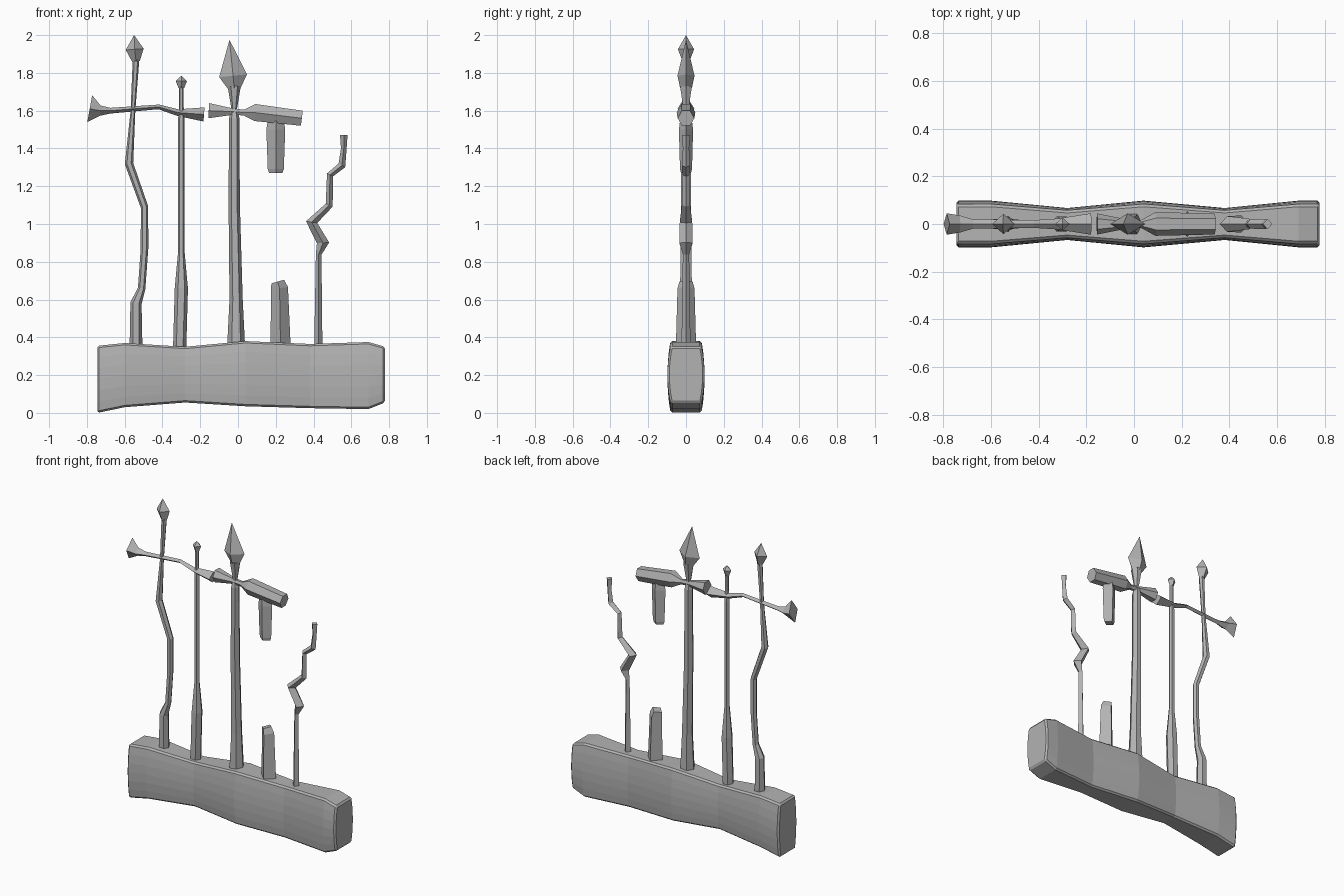
import bpy, bmesh, math
from mathutils import Vector

cube = bpy.data.objects.get("Cube")
if cube:
    bpy.data.objects.remove(cube, do_unlink=True)

grey = (.45, .45, .45, 1)
material = bpy.data.materials.new("weathered_grey")
material.use_nodes = True
material.diffuse_color = grey
material.node_tree.nodes["Principled BSDF"].inputs["Base Color"].default_value = grey


def skin(name, rings):
    """Bridge rings of points into a closed, flat shaded solid."""
    bm = bmesh.new()
    loops = [[bm.verts.new(point) for point in ring] for ring in rings]
    count = len(loops[0])
    for lower, upper in zip(loops, loops[1:]):
        for i in range(count):
            j = (i + 1) % count
            bm.faces.new((lower[i], lower[j], upper[j], upper[i]))
    bm.faces.new(loops[0])
    bm.faces.new(loops[-1])
    bmesh.ops.remove_doubles(bm, verts=bm.verts, dist=.0005)
    bmesh.ops.recalc_face_normals(bm, faces=bm.faces)
    mesh = bpy.data.meshes.new(name)
    bm.to_mesh(mesh)
    bm.free()
    mesh.materials.append(material)
    solid = bpy.data.objects.new(name, mesh)
    bpy.context.collection.objects.link(solid)
    return solid


def shaft(name, *stations, sides=4, edge_on=False, flatness=.9, thickest=.09):
    """Faceted rod through (x, z, width) stations; depth follows from width."""
    offset = math.pi / sides if edge_on else 0
    angles = [offset + math.tau * i / sides for i in range(sides)]
    widest = max(math.cos(angle) for angle in angles)
    deepest = max(math.sin(angle) for angle in angles)
    centres = [Vector((x, 0, z)) for x, z, width in stations]
    steps = [(b - a).normalized() for a, b in zip(centres, centres[1:])]
    # Each ring lies across the average direction of its two neighbours
    tangents = [(a + b).normalized() for a, b in zip(steps[:1] + steps, steps + steps[-1:])]
    rings = []
    for centre, tangent, (x, z, width) in zip(centres, tangents, stations):
        across = Vector((tangent.z, 0, -tangent.x)) * (width / 2 / widest)
        depth = Vector((0, min(width * flatness, thickest) / 2 / deepest, 0))
        rings.append([centre + across * math.cos(angle) + depth * math.sin(angle)
                      for angle in angles])
    return skin(name, rings)


def base_ring(x, bottom, top, depth, levels=6):
    """Block cross-section whose sides bulge at mid height."""
    heights = [i / levels for i in range(levels + 1)]
    side = [(depth * (1 - .16 * (2 * h - 1) ** 2), bottom + h * (top - bottom)) for h in heights]
    return [(x, y, z) for y, z in side] + [(x, -y, z) for y, z in reversed(side)]


# Wavy stone base, alternately thick and pinched along its length
wide, pinched = .098, .067
base = skin("base", [
    base_ring(-.745, 0, .355, wide),
    base_ring(-.6, .03, .37, wide),
    base_ring(-.28, .055, .35, pinched),
    base_ring(.04, .035, .38, wide),
    base_ring(.38, .025, .365, pinched),
    base_ring(.69, .02, .375, wide),
    base_ring(.778, .055, .35, wide),
])
trim = base.modifiers.new("worn_edges", "BEVEL")
trim.width = .01
trim.segments = 1
trim.limit_method = "ANGLE"
trim.angle_limit = math.radians(40)

# Upright posts, sunk into the base
shaft("bent_post", (-.54, .3, .07), (-.54, .58, .06), (-.51, .66, .04), (-.495, .87, .04),
      (-.495, 1.09, .04), (-.577, 1.32, .045), (-.556, 1.6, .025), (-.54, 1.87, .035), sides=6)
shaft("slim_post", (-.31, .3, .07), (-.3, .66, .07), (-.3, .85, .035),
      (-.3, 1.55, .035), (-.3, 1.62, .025), (-.3, 1.73, .025), sides=6)
shaft("spear_post", (-.01, .3, .1), (-.01, .6, .07), (-.02, 1.1, .06),
      (-.02, 1.56, .055), (-.02, 1.61, .03), (-.02, 1.73, .07), sides=6)

# Pointed heads
shaft("bent_post_head", (-.54, 1.86, .04), (-.547, 1.925, .095), (-.55, 2, 0))
shaft("slim_post_head", (-.3, 1.72, .03), (-.3, 1.757, .06), (-.3, 1.785, 0))
shaft("spear_post_head", (-.02, 1.72, .07), (-.026, 1.785, .148), (-.045, 1.975, 0))

# Broken post: standing stump and hanging remnant
shaft("broken_post_stump", (.226, .3, .11), (.22, .66, .09), (.21, .695, .07),
      flatness=1, thickest=.11)
shaft("broken_post_remnant", (.2, 1.27, .07), (.2, 1.29, .085), (.2, 1.5, .1), (.2, 1.56, .08),
      flatness=.75)

# Crooked zigzag post
shaft("crooked_post", (.425, .3, .045), (.427, .84, .03), (.45, .9, .065), (.39, 1.01, .06),
      (.483, 1.1, .04), (.487, 1.26, .035), (.55, 1.31, .04), (.56, 1.4, .03), (.56, 1.47, .04),
      flatness=1.1)

# Crossbar snapped into two halves
shaft("crossbar_left", (-.785, 1.61, .145), (-.73, 1.6, .055), (-.675, 1.6, .03),
      (-.42, 1.62, .025), (-.32, 1.59, .035), (-.18, 1.58, .075), flatness=1.3)
shaft("crossbar_right", (-.155, 1.6, .08), (-.03, 1.595, .035), (.03, 1.59, .03),
      (.09, 1.59, .09), (.338, 1.56, .08), sides=6, edge_on=True, flatness=1.1, thickest=.1)
